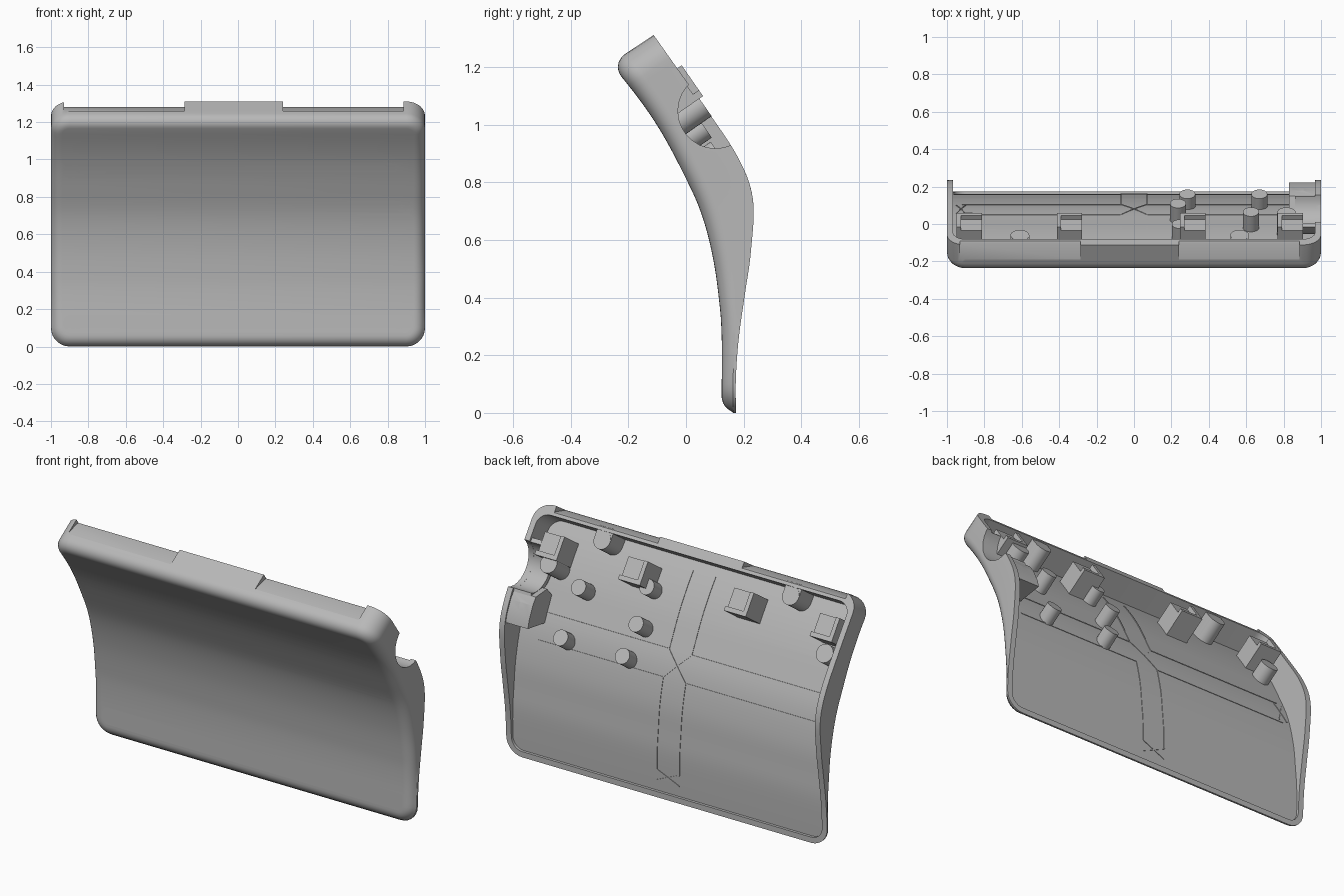
import bpy, bmesh, math
from mathutils import Vector

if "Cube" in bpy.data.objects:
    bpy.data.objects.remove(bpy.data.objects["Cube"])

grey = bpy.data.materials.new("plain grey")
grey.use_nodes = True
grey.diffuse_color = (0.48, 0.48, 0.48, 1)
grey.node_tree.nodes["Principled BSDF"].inputs["Base Color"].default_value = grey.diffuse_color

# Side profile stations: outer face (y, z) paired with rim (y, z)
STATIONS = [Vector(v) for v in (
    (.122, 0, .173, 0), (.124, .12, .173, .12), (.124, .25, .183, .26),
    (.118, .36, .204, .41), (.093, .54, .225, .56), (.05, .70, .232, .74),
    (-.02, .852, .178, .89), (-.088, .977, .055, 1.075),
    (-.157, 1.08, -.02, 1.18), (-.261, 1.212, -.112, 1.31))]
KNOTS = [0.0]
for a, b in zip(STATIONS, STATIONS[1:]):
    KNOTS.append(KNOTS[-1] + (b.xy - a.xy).length)
LENGTH = KNOTS[-1]
AXIS = Vector((0, .82, .57)).normalized()      # direction of bosses and screws
ALONG = Vector((0, -AXIS.z, AXIS.y))           # direction along the upper rim


def tangent(i):
    a, b = max(i - 1, 0), min(i + 1, len(KNOTS) - 1)
    return (STATIONS[b] - STATIONS[a]) / (KNOTS[b] - KNOTS[a])


def section(s):
    i = 0
    while i < len(KNOTS) - 2 and s > KNOTS[i + 1]:
        i += 1
    h = KNOTS[i + 1] - KNOTS[i]
    t = (s - KNOTS[i]) / h
    q = t * t * (3 - 2 * t)
    return (STATIONS[i] * (1 - q) + STATIONS[i + 1] * q
            + tangent(i) * (h * t * (1 - t) ** 2) - tangent(i + 1) * (h * t * t * (1 - t)))


def surface(x, s, depth):
    v = section(s)
    front, rim = Vector((x, v[0], v[1])), Vector((x, v[2], v[3]))
    span = (rim - front).length
    u = 1 if depth is None else min(depth, .8 * span) / span
    return front.lerp(rim, u)


def front_y(z):
    return min((section(LENGTH * k / 200) for k in range(201)), key=lambda v: abs(v[1] - z))[0]


def finish(name, bm):
    bmesh.ops.recalc_face_normals(bm, faces=bm.faces)
    mesh = bpy.data.meshes.new(name)
    bm.to_mesh(mesh)
    bm.free()
    mesh.materials.append(grey)
    ob = bpy.data.objects.new(name, mesh)
    bpy.context.collection.objects.link(ob)
    return ob


def rod(name, p0, p1, r0, r1=None):
    p0, p1 = Vector(p0), Vector(p1)
    d = p1 - p0
    bm = bmesh.new()
    bmesh.ops.create_cone(bm, cap_ends=True, segments=28, radius1=r0,
                          radius2=r0 if r1 is None else r1, depth=d.length)
    m = d.to_track_quat('Z', 'Y').to_matrix().to_4x4()
    m.translation = (p0 + p1) / 2
    bm.transform(m)
    return finish(name, bm)


def prism(name, outline, x0, x1):
    bm = bmesh.new()
    f = bm.faces.new([bm.verts.new((x0, y, z)) for y, z in outline])
    ext = bmesh.ops.extrude_face_region(bm, geom=[f])
    bmesh.ops.translate(bm, vec=(x1 - x0, 0, 0),
                        verts=[v for v in ext["geom"] if isinstance(v, bmesh.types.BMVert)])
    return finish(name, bm)


def cut(target, cutters):
    for c in cutters:
        m = target.modifiers.new("cut", 'BOOLEAN')
        m.operation, m.solver, m.object = 'DIFFERENCE', 'EXACT', c
        c.hide_render = True
    bpy.context.view_layer.update()
    done = bpy.data.meshes.new_from_object(target.evaluated_get(bpy.context.evaluated_depsgraph_get()))
    target.modifiers.clear()
    target.data = done
    for c in cutters:
        bpy.data.objects.remove(c)


# Curved shell built from rounded rectangular loops wrapped on the profile
def half_loop(inset, extra):
    w, lo, hi = 1 - inset, inset, LENGTH - inset - extra
    r = max(.1 - inset, .025)
    arc = [math.pi / 2 * k / 7 for k in range(8)]
    pts = [(w - r + r * math.sin(a), lo + r - r * math.cos(a)) for a in arc]
    pts += [(w, lo + r + (hi - lo - 2 * r) * k / 48) for k in range(1, 48)]
    return pts + [(w - r + r * math.cos(a), hi - r + r * math.sin(a)) for a in arc]


bm = bmesh.new()
R = .06
layers = []
for k in range(8):
    a = math.pi / 2 * k / 7
    layers.append((R * (1 - math.sin(a)), R * (1 - math.cos(a)), 0))
layers += [(0, None, 0), (.032, None, .025), (.032, .035, .025)]
loops = []
for inset, depth, extra in layers:
    half = half_loop(inset, extra)
    ring = half + [(-x, s) for x, s in reversed(half)]
    loops.append([bm.verts.new(surface(x, s, depth)) for x, s in ring])
n = len(loops[0])
for a, b in zip(loops, loops[1:]):
    for i in range(n):
        j = (i + 1) % n
        bm.faces.new((a[i], a[j], b[j], b[i]))
for ring in (loops[0], loops[-1]):
    for i in range(n // 2 - 1):
        bm.faces.new((ring[i], ring[i + 1], ring[n - 2 - i], ring[n - 1 - i]))
shell = finish("curved_shell", bm)

# Top edge recesses, round side notch and screw holes
NOTCH = Vector((0, .102, 1.047))
wedge = [(-.19, 1.257), (-.105, 1.281), (-.03, 1.281), (-.03, 1.4), (-.25, 1.4)]
cutters = [prism("recess_cutter", wedge, a, b) for a, b in ((-.93, -.285), (.24, .885))]
cutters.append(rod("notch_cutter", NOTCH + Vector((.86, 0, 0)), NOTCH + Vector((1.1, 0, 0)), .13))
for x in (-.888, .885):
    p = Vector((x, .124, .12))
    y = Vector((0, 1, 0))
    cutters += [rod("hole_cutter", p - y * .1, p + y * .1, .027),
                rod("sink_cutter", p - y * .02, p + y * .02, .065, .027)]
screws = [Vector((x, front_y(z), z)) for x, z in ((-.888, .94), (.815, .97), (.89, .75))]
for p in screws:
    cutters += [rod("hole_cutter", p - AXIS * .1, p + AXIS * .1, .024),
                rod("sink_cutter", p - AXIS * .1, p + AXIS * .025, .045)]
cut(shell, cutters)


# Round bosses with bores
def boss(name, tip, r, bore, through=False):
    tip = Vector(tip)
    base = tip.copy()
    while base.y > front_y(base.z) + .028:
        base -= AXIS * .005
    post = rod(name, base, tip, r)
    end = base - AXIS * .05 if through else tip - AXIS * .05
    cut(post, [rod("bore_cutter", end, tip + AXIS * .02, bore)])


for i, tip in enumerate([(.285, .16, .73), (.67, .16, .73), (.235, .11, .905),
                         (.625, .065, .99), (.245, .0, 1.07)]):
    boss(f"standoff_{i + 1}", tip, .043, .018)
boss("screw_boss_right", screws[0] + AXIS * .125, .05, .024, True)
boss("screw_boss_left", screws[1] + AXIS * .175, .05, .024, True)
for side, x in (("right", -.61), ("left", .565)):
    boss(f"top_boss_{side}", (x, -.06, 1.225), .05, .024)
    c = Vector((0, -.061, 1.224))
    web = [c, c + ALONG * .07, c + ALONG * .07 - AXIS * .14, c - AXIS * .14]
    prism_web = prism(f"top_boss_web_{side}", [p.yz for p in web], x - .05, x + .05)
    cut(prism_web, [rod("bore_cutter", c + Vector((x, 0, 0)) - AXIS * .05,
                        c + Vector((x, 0, 0)) + AXIS * .03, .024)])

# Square mounting blocks with stepped tops
for i, x in enumerate((-.88, -.345, .315, .835)):
    c = Vector((0, .022, 1.152))

    def side(lo, hi, bottom, top):
        return [(c + ALONG * a + AXIS * b).yz for a, b in
                ((lo, bottom), (hi, bottom), (hi, top), (lo, top))]
    block = prism(f"mount_block_{i + 1}", side(-.065, .065, -.185, 0), x - .068, x + .068)
    hole = c + ALONG * .015 + Vector((x, 0, 0))
    cut(block, [prism("step_cutter", side(-.04, .1, -.025, .05), x - .045, x + .1),
                rod("bore_cutter", hole - AXIS * .09, hole + AXIS * .05, .027)])

# Solid corner under the notch
corner = prism("notch_corner", [(.15, .912), (.178, .875), (.212, .80), (.222, .76),
                                (.06, .735), (.0, .86), (.05, .92)], .83, .985)
cut(corner, [rod("bore_cutter", screws[2] - AXIS * .05, screws[2] + AXIS * .4, .024),
             rod("notch_cutter", NOTCH + Vector((.7, 0, 0)), NOTCH + Vector((1.1, 0, 0)), .13)])

# Curved wall around the notch
angles = [math.radians(140 + 150 * k / 20) for k in range(21)]
arc = [(NOTCH.y + r * math.cos(a), NOTCH.z + r * math.sin(a))
       for r, row in ((.13, angles), (.155, angles[::-1])) for a in row]
prism("notch_wall", arc, .86, .985)


# Fine crossed ribs on the inner face
def rib(name, x0, x1, s0, s1, width=.003, steps=24):
    bm = bmesh.new()
    rows = []
    for k in range(steps + 1):
        x, s = x0 + (x1 - x0) * k / steps, s0 + (s1 - s0) * k / steps
        dx, ds = (0, width) if abs(x1 - x0) > abs(s1 - s0) else (width, 0)
        rows.append([bm.verts.new(surface(x + g * dx, s + g * ds, d))
                     for g, d in ((-1, .033), (-1, .038), (1, .038), (1, .033))])
    for a, b in zip(rows, rows[1:]):
        for i in range(4):
            j = (i + 1) % 4
            bm.faces.new((a[i], a[j], b[j], b[i]))
    bm.faces.new(rows[0])
    bm.faces.new(rows[-1])
    finish(name, bm)


MID = .72
for g in (-1, 1):
    rib("upright_rib_low", g * .07, g * .07, .15, MID - .075)
    rib("upright_rib_high", g * .07, g * .07, MID + .075, 1.2)
    rib("level_rib_right", -.92, -.07, MID + g * .075, MID + g * .075)
    rib("level_rib_left", .07, .85, MID + g * .075, MID + g * .075)
    rib("cross_rib", -.07, .07, MID - g * .075, MID + g * .075)
    rib("foot_cross_rib", -.07, .07, .12 - g * .03, .12 + g * .03)
    rib("side_cross_rib", -.95, -.9, MID - g * .06, MID + g * .06)

# Smooth curved faces, keep hard edges
bpy.ops.object.select_all(action='DESELECT')
for ob in bpy.context.collection.objects:
    if ob.type == 'MESH' and grey.name in ob.data.materials:
        ob.select_set(True)
        bpy.context.view_layer.objects.active = ob
bpy.ops.object.shade_smooth_by_angle(angle=math.radians(30))
